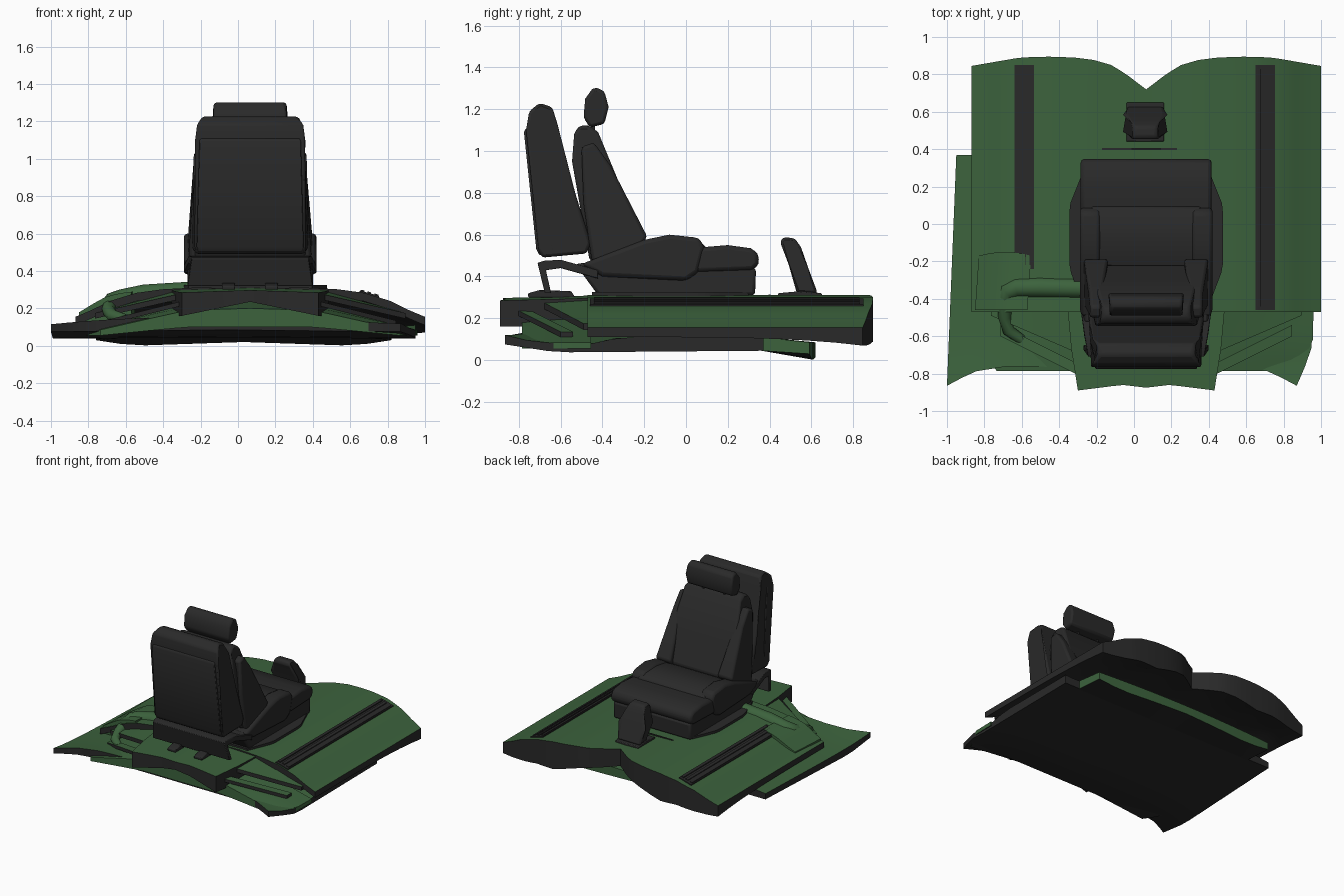
import bpy, bmesh, math

if "Cube" in bpy.data.objects:
    bpy.data.objects.remove(bpy.data.objects["Cube"])

CX = 0.065  # centre line of seat and floor panel


def material(name, rgb):
    m = bpy.data.materials.new(name)
    m.diffuse_color = (*rgb, 1)
    m.use_nodes = True
    m.node_tree.nodes["Principled BSDF"].inputs["Base Color"].default_value = m.diffuse_color
    return m


GREEN = material("panel green", (0.045, 0.123, 0.046))
DARK = material("dark grey", (0.0225, 0.0225, 0.0225))


def lerp(table, t):
    """Piecewise-linear lookup in a list of (key, value) pairs."""
    if t <= table[0][0]:
        return table[0][1]
    for (a, p), (b, q) in zip(table, table[1:]):
        if t <= b:
            return p + (q - p) * (t - a) / (b - a)
    return table[-1][1]


def finish(name, bm, bevel=0, angle=30):
    bmesh.ops.recalc_face_normals(bm, faces=bm.faces)
    me = bpy.data.meshes.new(name)
    bm.to_mesh(me)
    bm.free()
    me.materials.append(DARK)
    me.materials.append(GREEN)
    ob = bpy.data.objects.new(name, me)
    bpy.context.collection.objects.link(ob)
    bpy.ops.object.select_all(action='DESELECT')
    ob.select_set(True)
    bpy.context.view_layer.objects.active = ob
    bpy.ops.object.shade_smooth_by_angle(angle=math.radians(angle))
    if bevel:
        b = ob.modifiers.new("bevel", 'BEVEL')
        b.width, b.segments, b.angle_limit = bevel, 2, math.radians(35)
    return ob


def slab(name, nu, nv, fn, top=1, side=0):
    """Closed sheet; fn(u in -1..1, v in 0..1) gives x, y, top z, bottom z."""
    bm = bmesh.new()
    T, B = [], []
    for i in range(nu + 1):
        row = [fn(2 * i / nu - 1, j / nv) for j in range(nv + 1)]
        T.append([bm.verts.new((x, y, zt)) for x, y, zt, zb in row])
        B.append([bm.verts.new((x, y, zb)) for x, y, zt, zb in row])
    for i in range(nu):
        for j in range(nv):
            bm.faces.new((T[i][j], T[i + 1][j], T[i + 1][j + 1], T[i][j + 1])).material_index = top
            bm.faces.new((B[i][j], B[i][j + 1], B[i + 1][j + 1], B[i + 1][j]))
    for i in range(nu):
        for j in (0, nv):
            bm.faces.new((T[i][j], T[i + 1][j], B[i + 1][j], B[i][j])).material_index = side
    for j in range(nv):
        for i in (0, nu):
            bm.faces.new((T[i][j], T[i][j + 1], B[i][j + 1], B[i][j])).material_index = side
    return finish(name, bm)


def prof(name, pts, hw=0.3, cx=CX, bevel=0.015):
    """Side profile (y, z[, half width]) extruded across x."""
    bm = bmesh.new()
    sides = []
    for s in (-1, 1):
        sides.append([bm.verts.new((cx + s * (p[2] if len(p) > 2 else hw), p[0], p[1])) for p in pts])
        bm.faces.new(sides[-1])
    n = len(pts)
    for i in range(n):
        k = (i + 1) % n
        bm.faces.new((sides[0][i], sides[0][k], sides[1][k], sides[1][i]))
    return finish(name, bm, bevel, 40)


# Main arched floor panel with a two-lobed front edge
ARCH = [(0, .305), (.3, .312), (.5, .302), (.65, .283), (.8, .24), (.92, .185), (1, .155)]
FRONT = [(0, .72), (.05, .755), (.12, .805), (.2, .85), (.3, .877), (.41, .89), (.57, .895), (.72, .89), (1, .845)]
BULGE = [(0, .09), (.2, .11), (.5, .17), (.8, .12), (1, .04)]


def panel_z(x):
    return lerp(ARCH, abs(x - CX) / .935)


def main_panel(u, v):
    a, x = abs(u), CX + .935 * u
    zt = panel_z(x)
    return x, -.47 + v * (lerp(FRONT, a) + .47), zt, zt - .045 - lerp(BULGE, a) * v ** 4


slab("main_panel", 40, 10, main_panel)


# Lower skirt with swallow-tail rear corners and a thin right rear edge
EDGE = [(0, .12), (.1, .09), (.3, .07), (.45, .11)]


def skirt(u, v):
    a = abs(u)
    xl = -1 + .05 * v
    xr = lerp([(0, .87), (.15, .95), (1, .95)], v)
    yr = lerp([(0, -.77), (.65, -.76), (.85, -.79), (1, -.865)], a)
    zt = .15 - .06 * a * a + .025 * a * (1 - v) ** 6
    if u > 0:
        zt += a ** 4 * (lerp(EDGE, v) - zt)
    zb = lerp([(0, .085), (.2, .045), (1, .045)], v) - .01 * a * (1 - v)
    return xl + (xr - xl) * (u + 1) / 2, yr + v * (.37 - yr), zt, min(zb, zt - .02)


slab("lower_skirt", 24, 12, skirt)


# Green front lip under the panel
def front_lip(u, v):
    dip = lerp([(0, .02), (.75, 0), (1, .03)], abs(u))
    return .03 + .79 * u, .36 + .26 * v - .03 * u * u * v, .11 - .025 * v, .045 * (1 - v) + dip * v


slab("front_lip", 12, 3, front_lip, 1, 1)


# Rear apron rising towards the middle
def apron(u, v):
    a = abs(u)
    z = lerp([(0, .20), (.42, .19), (.7, .14), (1, .085)], a) + .04 * v * (1 - a)
    return (CX + u * lerp([(0, .80), (.4, .89), (1, .895)], v), -.785 + .33 * v, z,
            z - lerp([(0, .10), (.42, .09), (1, .03)], a))


slab("rear_apron", 20, 4, apron, 1, 1)


# Rear hump behind the seat
def hump(u, v):
    a = abs(u)
    y = lerp([(0, -.875), (.35, -.86), (1, -.89)], a)
    zb = lerp([(0, .235), (1, .16)], a)
    return (CX + u * lerp([(0, .365), (.5, .40), (1, .42)], v), y + v * (-.45 - y),
            .297 - .012 * a + .012 * v, zb)


slab("rear_hump", 12, 4, hump)

# Ramps and ridges from the hump out to the panel, on both sides
for s, label in ((-1, "left"), (1, "right")):
    def ramp(u, v):
        t = (u + 1) / 2
        dx, y0 = .39 + .44 * t, -.68 + .19 * t
        z = .275 - .10 * t + .02 * v * (1 - t)
        return CX + s * dx, y0 + v * (-.45 - y0), z, z - .03

    def ridge(u, v):
        t = (u + 1) / 2
        z = .235 - .10 * t
        return CX + s * (.38 + .40 * t), -.80 + .20 * t + v * .06, z, z - .025
    slab(label + "_ramp", 6, 3, ramp)
    slab(label + "_ridge", 6, 2, ridge)


# Slotted rails lying on the panel
def rail(name, x0, x1, y0, y1, h):
    def fn(u, v):
        x = (x0 + x1) / 2 + u * (x1 - x0) / 2
        return x, y0 + v * (y1 - y0), panel_z(x) + h, panel_z(x) - .01
    slab(name, 2, 2, fn, 0, 0)


for label, x0, y0 in (("left", -.64, -.24), ("right", .65, -.46)):
    rail(label + "_rail", x0, x0 + .105, y0, .85, .008)
    for k in (.006, .042, .08):
        rail(label + "_rail_rib", x0 + k, x0 + k + .02, y0 + .02, .83, .014)


# Raised moulding and bent bar on the left side
def moulding(u, v):
    x = -.69 + .14 * u
    z = panel_z(x) + .008 + .015 * (1 - u * u)
    return x - .02 * (1 - v), -.46 + .31 * v - .02 * u * u * v, z, .12


slab("left_moulding", 8, 6, moulding, 1, 1)
cu = bpy.data.curves.new("left_bar", 'CURVE')
cu.dimensions, cu.bevel_depth, cu.bevel_resolution = '3D', .055, 3
sp = cu.splines.new('POLY')
path = [(-.26, -.345, .29, 1), (-.5, -.34, .275, 1), (-.62, -.34, .25, 1), (-.67, -.36, .235, .95),
        (-.69, -.41, .215, .8), (-.69, -.5, .185, .65), (-.67, -.57, .16, .6), (-.60, -.62, .14, .5)]
sp.points.add(len(path) - 1)
for p, (x, y, z, r) in zip(sp.points, path):
    p.co, p.radius = (x, y, z, 1), r
cu.use_fill_caps = True
cu.materials.append(GREEN)
bpy.context.collection.objects.link(bpy.data.objects.new("left_bar", cu))


# Seat floor plate, base and rear bracket
def floor_plate(u, v):
    y = -.45 + .75 * v
    return CX + u * lerp([(-.45, .33), (-.24, .41), (.10, .41), (.3, .33)], y), y, .325, .27


slab("seat_floor_plate", 2, 16, floor_plate, 0, 0)
prof("seat_base", [(-.53, .46), (-.42, .31), (.33, .31), (.335, .44), (.05, .47), (-.2, .5)], .335)
prof("rear_bracket", [(-.71, .465, .31), (-.68, .475, .315), (-.6, .48, .33), (-.42, .43, .355), (-.42, .39, .355),
                      (-.6, .44, .33), (-.67, .43, .315), (-.645, .32, .335), (-.675, .32, .335)], bevel=.004)
for x in (-.05, .18):
    prof("bracket_foot", [(-.755, .30), (-.755, .32), (-.70, .335), (-.55, .33), (-.53, .30)], .035, x, .005)

# Cushion, thigh support and side bolsters
prof("seat_cushion", [(-.45, .47), (-.2, .565), (-.08, .585), (.05, .578), (.1, .54), (.1, .42), (-.4, .38)], .30, bevel=.02)
prof("thigh_support", [(.02, .535), (.2, .55), (.31, .535), (.345, .51), (.35, .46), (.32, .43), (.02, .42)], .35, bevel=.02)
for s in (-1, 1):
    prof("cushion_bolster", [(-.5, .46), (-.2, .575), (-.08, .60), (.06, .585), (.09, .54), (.06, .42), (0, .38), (-.4, .40)],
         .055, CX + s * .30, .02)

# Front backrest with side bolsters
prof("front_backrest", [(-.535, 1.08, .26), (-.515, 1.12, .23), (-.465, 1.125, .23), (-.42, 1.09, .25), (-.30, .80, .28),
                        (-.215, .56, .29), (-.3, .47, .30), (-.46, .47, .30), (-.545, .95, .28)], bevel=.02)
for s in (-1, 1):
    prof("backrest_bolster", [(-.50, 1.02, .035), (-.44, 1.04, .03), (-.36, .93, .035), (-.185, .59, .065), (-.25, .50, .065),
                              (-.45, .47, .06), (-.49, .75, .04)], .04, CX + s * .268, .015)

# Rear backrest with a seam-edged back shell
prof("rear_backrest", [(-.765, 1.10, .30), (-.75, 1.19, .29), (-.70, 1.23, .25), (-.64, 1.21, .26), (-.615, 1.13, .295),
                       (-.53, .80, .305), (-.455, .56, .31), (-.475, .51, .31), (-.69, .49, .29), (-.705, .53, .305)], bevel=.015)
prof("rear_back_shell", [(-.775, 1.09, .275), (-.765, 1.11, .265), (-.70, 1.11, .28), (-.63, .51, .3), (-.70, .50, .28),
                         (-.716, .53, .29)], bevel=.008)

# Headrest and its posts
prof("headrest", [(-.49, 1.16, .2), (-.482, 1.25, .2), (-.45, 1.295, .19), (-.43, 1.305, .19), (-.39, 1.285, .2),
                  (-.37, 1.21, .205), (-.39, 1.13, .2), (-.46, 1.112, .19)], bevel=.015)
for s in (-1, 1):
    prof("headrest_post", [(-.455, 1.08), (-.455, 1.16), (-.435, 1.16), (-.435, 1.08)], .01, CX + s * .09, 0)

# Control lever with its foot in front of the seat
prof("control_lever", [(.45, .565, .075), (.465, .588, .06), (.52, .583, .06), (.55, .54, .085), (.585, .44, .105), (.63, .32, .10),
                       (.53, .32, .09), (.49, .46, .105)], .1, .06, .015)
prof("lever_foot", [(.44, .30), (.44, .32), (.55, .33), (.65, .32), (.65, .30)], .10, .06, .005)
prof("lever_strip", [(.395, .30), (.395, .315), (.405, .315), (.405, .30)], .2, .03, 0)
